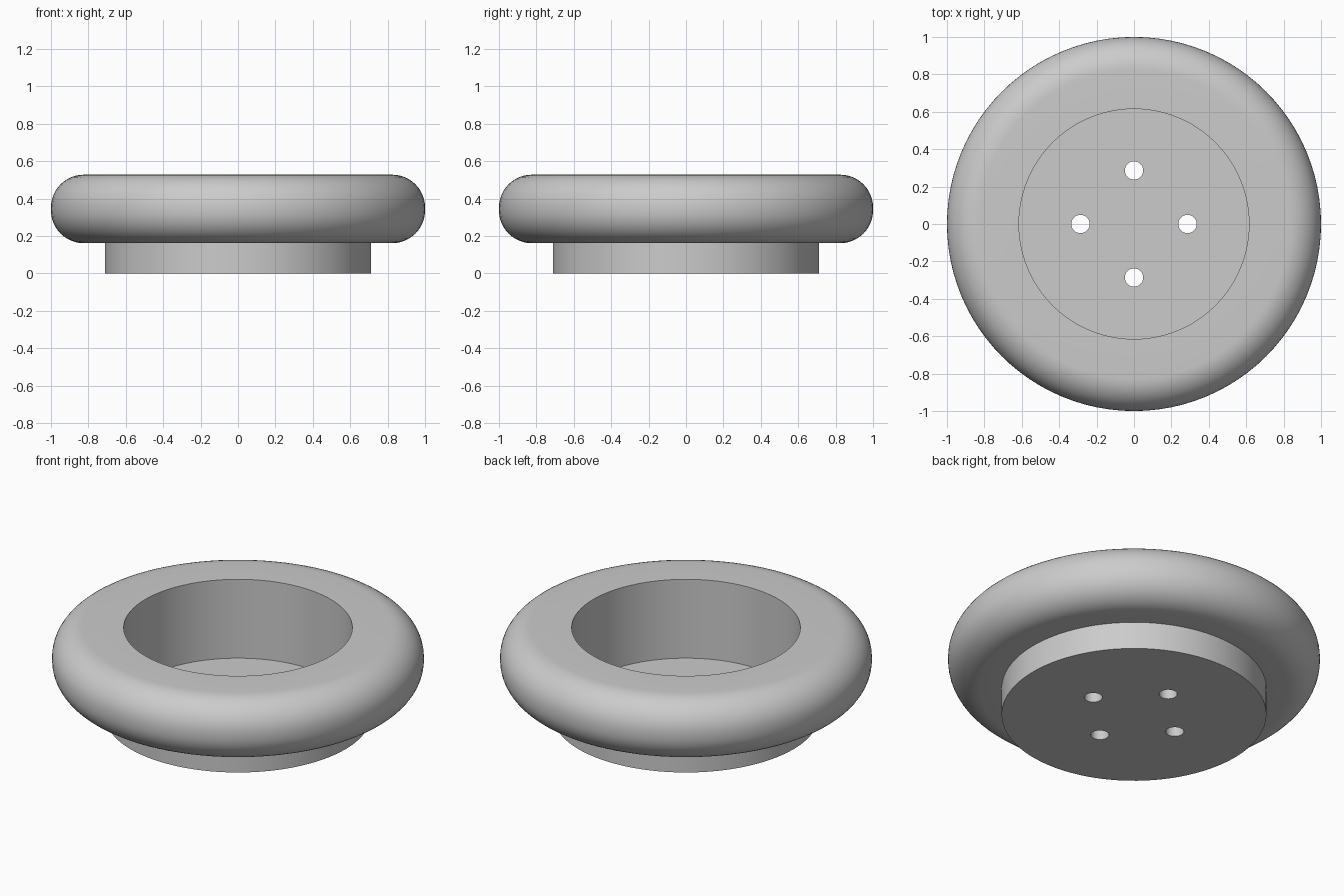
import bpy
import bmesh
from math import sin, cos, pi, radians

if "Cube" in bpy.data.objects:
    bpy.data.objects.remove(bpy.data.objects["Cube"], do_unlink=True)

SEGMENTS = 96
OUTER_R, BASE_R, BORE_R = 1.0, 0.712, 0.615
TOP_Z, RIM_Z, FLOOR_Z = 0.528, 0.162, 0.06
FILLET = 0.175
HOLE_R, HOLE_OFFSET = 0.049, 0.286


def fillet(z, start, steps=12):
    """Quarter round at the outer edge, centred at height z."""
    return [(OUTER_R - FILLET + FILLET * cos(start + i / steps * pi / 2),
             z + FILLET * sin(start + i / steps * pi / 2))
            for i in range(steps + 1)]


def revolve(name, profile):
    """Spin a radius/height profile around z; ends on the axis are merged."""
    bm = bmesh.new()
    verts = [bm.verts.new((r, 0, z)) for r, z in profile]
    edges = [bm.edges.new(pair) for pair in zip(verts, verts[1:])]
    bmesh.ops.spin(bm, geom=verts + edges, cent=(0, 0, 0), axis=(0, 0, 1),
                   angle=2 * pi, steps=SEGMENTS)
    bmesh.ops.remove_doubles(bm, verts=bm.verts, dist=0.0001)
    bmesh.ops.recalc_face_normals(bm, faces=bm.faces)
    mesh = bpy.data.meshes.new(name)
    bm.to_mesh(mesh)
    bm.free()
    obj = bpy.data.objects.new(name, mesh)
    bpy.context.collection.objects.link(obj)
    return obj


# Rounded rim, stepped base and straight bore with a thin floor
profile = [(0, 0), (BASE_R, 0), (BASE_R, RIM_Z)]
profile += fillet(RIM_Z + FILLET, -pi / 2)
profile += fillet(TOP_Z - FILLET, 0)
profile += [(BORE_R, TOP_Z), (BORE_R, FLOOR_Z), (0, FLOOR_Z)]
body = revolve("rimmed_cup", profile)

# Four screw holes through the floor
for i in range(4):
    a = i * pi / 2
    bpy.ops.mesh.primitive_cylinder_add(
        vertices=32, radius=HOLE_R, depth=0.2,
        location=(HOLE_OFFSET * cos(a), HOLE_OFFSET * sin(a), FLOOR_Z / 2))
    cutter = bpy.context.object
    cutter.name = "hole_cutter"
    cutter.hide_render = True
    mod = body.modifiers.new("screw_hole", "BOOLEAN")
    mod.operation = "DIFFERENCE"
    mod.solver = "EXACT"
    mod.object = cutter
    bpy.context.view_layer.objects.active = body
    bpy.ops.object.modifier_apply(modifier=mod.name)
    bpy.data.objects.remove(cutter, do_unlink=True)

# Smooth rounding with crisp edges
bpy.ops.object.select_all(action="DESELECT")
body.select_set(True)
bpy.context.view_layer.objects.active = body
bpy.ops.object.shade_smooth_by_angle(angle=radians(30))
